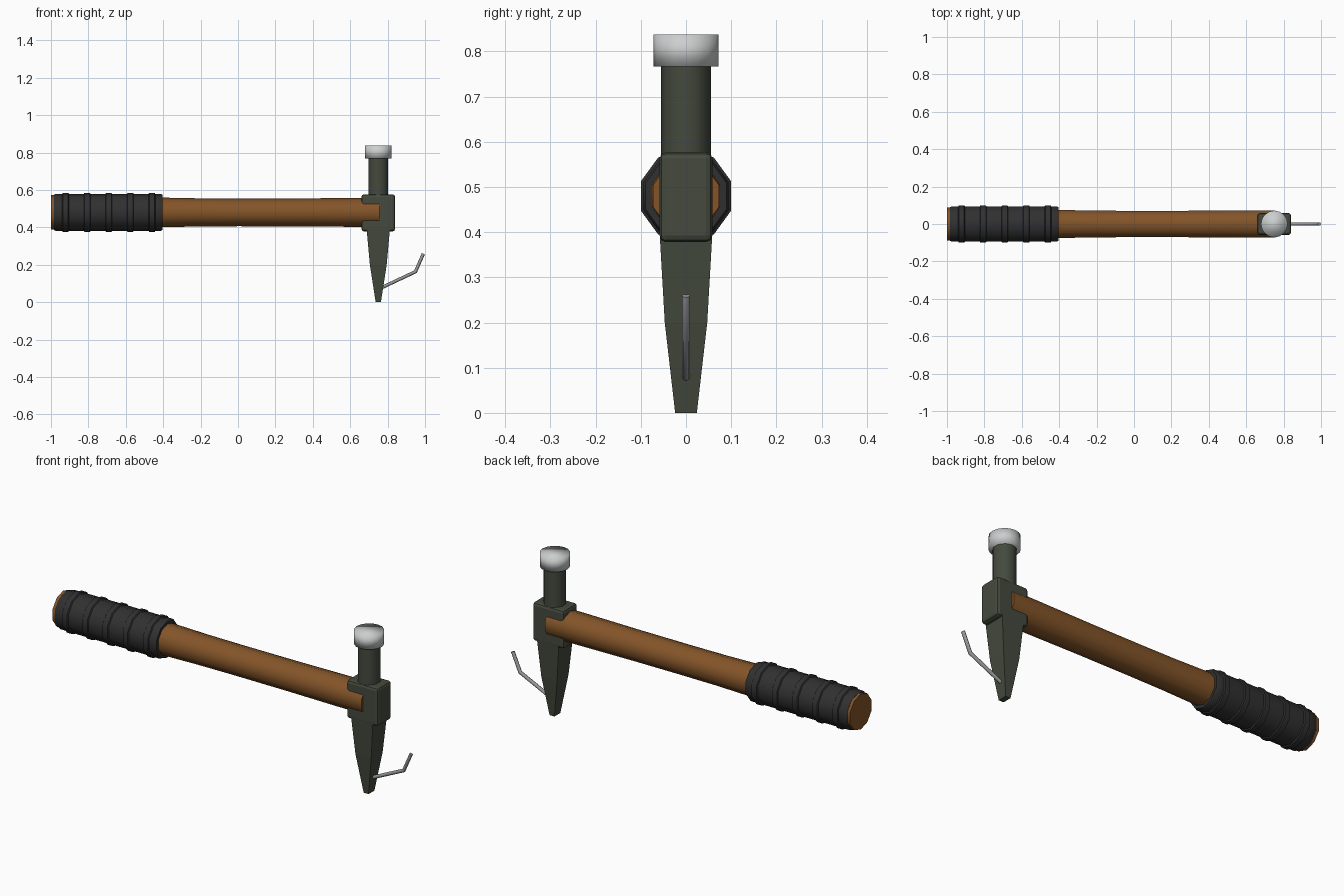
import bpy, bmesh, math
from mathutils import Vector

if "Cube" in bpy.data.objects:
    bpy.data.objects.remove(bpy.data.objects["Cube"])


def material(name, rgb):
    m = bpy.data.materials.new(name)
    m.diffuse_color = (*rgb, 1)
    m.use_nodes = True
    m.node_tree.nodes["Principled BSDF"].inputs["Base Color"].default_value = m.diffuse_color
    return m


WOOD = material("brown wood", (0.23, 0.09, 0.022))
RUBBER = material("black rubber", (0.03, 0.03, 0.03))
STEEL = material("dark green steel", (0.058, 0.068, 0.048))
POLISHED = material("polished metal", (0.60, 0.62, 0.62))
WIRE = material("grey wire", (0.33, 0.33, 0.34))


def loft(name, rings, mat, smooth=None):
    """Skin a list of equal-length point rings and cap both ends."""
    bm = bmesh.new()
    vr = [[bm.verts.new(p) for p in r] for r in rings]
    n = len(vr[0])
    for a, b in zip(vr, vr[1:]):
        for i in range(n):
            j = (i + 1) % n
            bm.faces.new((a[i], a[j], b[j], b[i]))
    bm.faces.new(vr[0])
    bm.faces.new(vr[-1])
    bmesh.ops.recalc_face_normals(bm, faces=bm.faces[:])
    me = bpy.data.meshes.new(name)
    bm.to_mesh(me)
    bm.free()
    me.materials.append(mat)
    ob = bpy.data.objects.new(name, me)
    bpy.context.collection.objects.link(ob)
    if smooth:
        bpy.ops.object.select_all(action='DESELECT')
        ob.select_set(True)
        bpy.context.view_layer.objects.active = ob
        bpy.ops.object.shade_smooth_by_angle(angle=math.radians(smooth))
    return ob


HX, HZ = 0.75, 0.48  # head centre


def ring_x(x, r, n=10):
    return [(x, r * math.sin(2 * math.pi * i / n), HZ + r * math.cos(2 * math.pi * i / n)) for i in range(n)]


def ring_z(z, r, n):
    return [(HX + r * math.sin(2 * math.pi * i / n), r * math.cos(2 * math.pi * i / n), z) for i in range(n)]


def rect_z(z, hx, hy):
    return [(HX + a * hx, b * hy, z) for a, b in ((-1, -1), (1, -1), (1, 1), (-1, 1))]


# wooden handle, slightly waisted
loft("handle", [ring_x(x, r) for x, r in
                ((-1, 0.092), (-0.7, 0.09), (-0.4, 0.079), (-0.2, 0.075), (0, 0.074),
                 (0.3, 0.0745), (0.6, 0.077), (0.757, 0.077))], WOOD, 60)

# rubber grip with raised rings
profile = [(-0.985, 0.093), (-0.978, 0.098)]
for k in range(5):
    c = -0.922 + 0.1155 * k
    profile += [(c - 0.018, 0.099), (c - 0.014, 0.105), (c + 0.014, 0.105), (c + 0.018, 0.099)]
profile += [(-0.412, 0.099), (-0.403, 0.094)]
loft("grip", [ring_x(x, r) for x, r in profile], RUBBER, 40)

# bevelled head block
block = loft("head_block", [rect_z(0.378, 0.09, 0.0585), rect_z(0.577, 0.09, 0.0585)], STEEL)
bev = block.modifiers.new("bevel", 'BEVEL')
bev.width = 0.014
bev.segments = 2
for p in block.data.polygons:
    p.use_smooth = False

# neck and striking face
loft("neck", [ring_z(0.55, 0.055, 10), ring_z(0.78, 0.055, 10)], STEEL, 50)
loft("striking_face", [ring_z(0.767, 0.0715, 16), ring_z(0.837, 0.0715, 16)], POLISHED, 100)

# tapered spike
loft("spike", [rect_z(0, 0.014, 0.024), rect_z(0.2, 0.045, 0.047), rect_z(0.4, 0.063, 0.0585)], STEEL)

# bent wire hook: mitred tube through three points
pts = [Vector((0.76, 0, 0.074)), Vector((0.949, 0, 0.163)), Vector((0.991, 0, 0.259))]
d = [(pts[1] - pts[0]).normalized(), (pts[2] - pts[1]).normalized()]
tangents = [d[0], (d[0] + d[1]).normalized(), d[1]]
rings = []
for p, t in zip(pts, tangents):
    side = Vector((0, 1, 0)).cross(t)
    stretch = 1 / t.dot(d[0]) if t is tangents[1] else 1
    rings.append([p + 0.009 * (Vector((0, math.cos(a), 0)) + side * math.sin(a) * stretch)
                  for a in (2 * math.pi * i / 8 for i in range(8))])
loft("wire_hook", rings, WIRE, 50)
